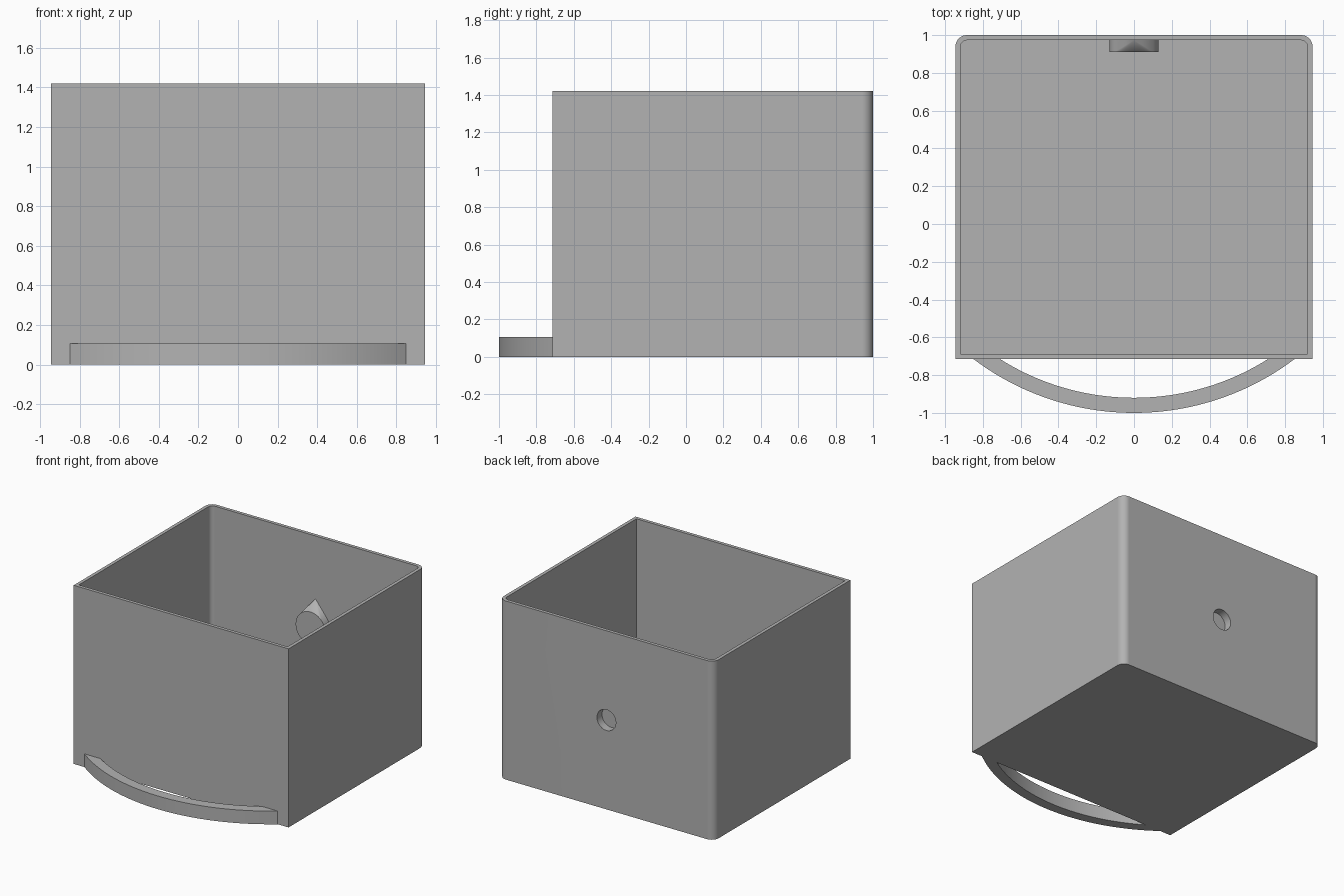
import bpy, bmesh, math

cube = bpy.data.objects.get("Cube")
if cube:
    bpy.data.objects.remove(cube, do_unlink=True)

grey = bpy.data.materials.new("grey plastic")
grey.use_nodes = True
colour = (0.45, 0.45, 0.45, 1)
grey.diffuse_color = colour
grey.node_tree.nodes["Principled BSDF"].inputs["Base Color"].default_value = colour

HALF_X, FRONT, BACK, HEIGHT, WALL = 0.945, -0.715, 1.0, 1.42, 0.027
BOSS_Z, BOSS_R, BOSS_FRONT = 0.71, 0.13, 0.91


def make(name, bm):
    bmesh.ops.recalc_face_normals(bm, faces=bm.faces)
    mesh = bpy.data.meshes.new(name)
    bm.to_mesh(mesh)
    bm.free()
    mesh.materials.append(grey)
    obj = bpy.data.objects.new(name, mesh)
    bpy.context.collection.objects.link(obj)
    return obj


def prism(name, outline, z0, z1):
    bm = bmesh.new()
    face = bm.faces.new([bm.verts.new((x, y, z0)) for x, y in outline])
    new = bmesh.ops.extrude_face_region(bm, geom=[face])["geom"]
    bmesh.ops.translate(bm, vec=(0, 0, z1 - z0),
                        verts=[v for v in new if isinstance(v, bmesh.types.BMVert)])
    return make(name, bm)


def tray_outline(inset, radius):
    """Rectangle with square front corners and rounded back corners."""
    x, y0, y1 = HALF_X - inset, FRONT + inset, BACK - inset
    right = [(x, y0)]
    for i in range(9):
        a = math.pi / 2 * i / 8
        right.append((x - radius + radius * math.cos(a), y1 - radius + radius * math.sin(a)))
    return right + [(-px, py) for px, py in reversed(right)]


def ring(bm, radius, y, n=48):
    return [bm.verts.new((radius * math.cos(2 * math.pi * i / n), y,
                          BOSS_Z + radius * math.sin(2 * math.pi * i / n))) for i in range(n)]


def hull(name, bm):
    result = bmesh.ops.convex_hull(bm, input=bm.verts)
    spare = {v for v in result["geom_interior"] + result["geom_unused"]
             if isinstance(v, bmesh.types.BMVert)}
    bmesh.ops.delete(bm, geom=list(spare), context='VERTS')
    bmesh.ops.dissolve_limit(bm, angle_limit=0.01, verts=bm.verts, edges=bm.edges)
    return make(name, bm)


def combine(target, tool, operation):
    mod = target.modifiers.new(operation, 'BOOLEAN')
    mod.object, mod.operation, mod.solver = tool, operation, 'EXACT'
    bpy.context.view_layer.objects.active = target
    bpy.ops.object.modifier_apply(modifier=mod.name)
    bpy.data.objects.remove(tool, do_unlink=True)


# Open box with thin walls
box = prism("open_box", tray_outline(0, 0.06), 0, HEIGHT)
combine(box, prism("cavity", tray_outline(WALL, 0.033), WALL, HEIGHT + 0.2), 'DIFFERENCE')

# Round boss on the back wall, tapering up to a point against the wall
bm = bmesh.new()
ring(bm, BOSS_R, BOSS_FRONT)
ring(bm, BOSS_R, BACK - WALL / 2)
for y in (BACK - WALL, BACK - WALL / 2):
    bm.verts.new((0, y, 0.92))
combine(box, hull("boss", bm), 'UNION')

# Blind round pocket from the outside into the boss
bm = bmesh.new()
ring(bm, 0.083, BOSS_FRONT + WALL)
ring(bm, 0.083, BACK + 0.1)
combine(box, hull("pocket", bm), 'DIFFERENCE')


# Curved lip across the bottom of the front
def arc(radius, centre_y=0.41, n=48):
    half = math.acos((centre_y - FRONT) / radius)
    angles = [half * (2 * i / n - 1) for i in range(n + 1)]
    return [(radius * math.sin(a), centre_y - radius * math.cos(a)) for a in angles]


lip = prism("front_lip", arc(1.41) + arc(1.33)[::-1], 0, 0.105)

# Smooth curves, crisp edges
for obj in (box, lip):
    bpy.ops.object.select_all(action='DESELECT')
    obj.select_set(True)
    bpy.context.view_layer.objects.active = obj
    bpy.ops.object.shade_smooth_by_angle(angle=math.radians(25))
    obj.modifiers.new("even_shading", 'WEIGHTED_NORMAL').keep_sharp = True
